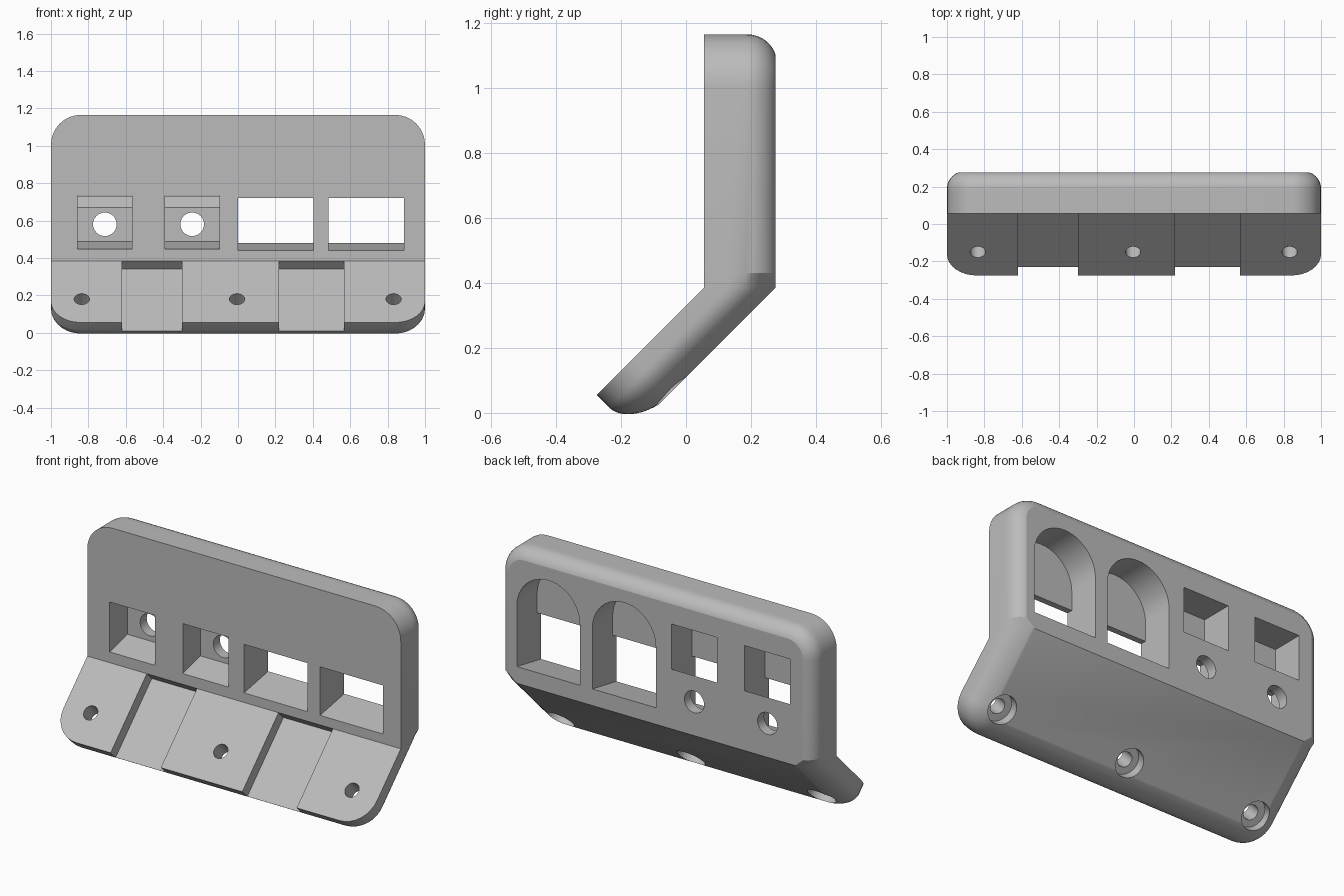
import bpy, bmesh
from math import sin, cos, pi, radians, sqrt
from mathutils import Matrix, Vector

old = bpy.data.objects.get("Cube")
if old:
    bpy.data.objects.remove(old, do_unlink=True)

FRONT, DEPTH = 0.055, 0.22          # upright plate, front face and thickness
TOP, BEND, CORNER = 1.165, 0.385, 0.16
S = sqrt(0.5)
LEG_LENGTH = 0.467

grey = bpy.data.materials.new("light_grey_plastic")
grey.use_nodes = True
colour = (0.5, 0.5, 0.5, 1)
grey.diffuse_color = colour
grey.node_tree.nodes["Principled BSDF"].inputs["Base Color"].default_value = colour


def finish(name, bm):
    bmesh.ops.recalc_face_normals(bm, faces=bm.faces)
    mesh = bpy.data.meshes.new(name)
    bm.to_mesh(mesh)
    bm.free()
    mesh.materials.append(grey)
    obj = bpy.data.objects.new(name, mesh)
    bpy.context.collection.objects.link(obj)
    return obj


def leg_point(u, depth):
    """Side-view point: u down the slope from the bend, depth into the leg."""
    return (FRONT + S * (depth - u), BEND - S * (depth + u))


def rounding(x, start, a, b):
    k = max(0, x - start) / a
    return b * (1 - sqrt(max(0, 1 - k * k)))


def ring(t):
    """Bent outline at thickness fraction t, counterclockwise."""
    up = rounding(t * DEPTH, 0.135, 0.09, 0.09)
    leg = rounding(t * DEPTH * S, 0.053, 0.112, 0.19)
    y = FRONT + DEPTH * t
    arc = [radians(90 * i / 8) for i in range(9)]
    r, q = CORNER - up, CORNER - leg
    upper = [(1 - leg, y, BEND), (1 - up, y, BEND + 0.045)]
    upper += [(1 - CORNER + r * cos(a), y, TOP - CORNER + r * sin(a)) for a in arc]
    lower = []
    for a in arc:
        u = LEG_LENGTH - CORNER + q * sin(a)
        py, pz = leg_point(u, t * DEPTH * S)
        lower.append((1 - CORNER + q * cos(a), py, pz))
    mirror = lambda pts: [(-x, y, z) for x, y, z in pts]
    return upper + mirror(upper)[::-1] + mirror(lower) + lower[::-1], 2 * len(upper)


# Bent bracket body, lofted from front to back with rounded rear edges
bm = bmesh.new()
levels = [0] + [0.34 + 0.66 * sin(pi / 2 * k / 12) for k in range(13)]
rings = []
for t in levels:
    pts, split = ring(t)
    rings.append([bm.verts.new(p) for p in pts])
for a, b in zip(rings, rings[1:]):
    for i in range(len(a)):
        j = (i + 1) % len(a)
        bm.faces.new((a[i], a[j], b[j], b[i]))
for r in (rings[0], rings[-1]):
    bm.faces.new(r[:split])
    bm.faces.new([r[0]] + r[split - 1:])
bracket = finish("bent_bracket", bm)


def extrude(name, points, offset):
    bm = bmesh.new()
    face = bm.faces.new([bm.verts.new(p) for p in points])
    made = bmesh.ops.extrude_face_region(bm, geom=[face])["geom"]
    bmesh.ops.translate(bm, vec=offset, verts=[v for v in made if isinstance(v, bmesh.types.BMVert)])
    return finish(name, bm)


def side_prism(name, yz, x0, x1):
    return extrude(name, [(x0, y, z) for y, z in yz], (x1 - x0, 0, 0))


def cylinder(name, radius, start, end):
    start, end = Vector(start), Vector(end)
    axis = end - start
    turn = axis.to_track_quat("Z", "Y").to_matrix().to_4x4()
    bm = bmesh.new()
    bmesh.ops.create_cone(bm, cap_ends=True, segments=40, radius1=radius, radius2=radius,
                          depth=axis.length, matrix=Matrix.Translation((start + end) / 2) @ turn)
    return finish(name, bm)


def cut(cutter):
    cutter.hide_render = True
    mod = bracket.modifiers.new("cut", "BOOLEAN")
    mod.operation, mod.solver, mod.object = "DIFFERENCE", "EXACT", cutter
    bpy.context.view_layer.objects.active = bracket
    bpy.ops.object.modifier_apply(modifier=mod.name)
    bpy.data.objects.remove(cutter, do_unlink=True)


# Large windows with an arched pocket behind
for x0, x1 in ((0.0, 0.405), (0.485, 0.887)):
    cut(side_prism("window_cutter", [(0, 0.43), (0.3, 0.485), (0.3, 0.72), (0, 0.72)], x0, x1))
    mid, r = (x0 + x1) / 2, (x1 - x0) / 2
    arch = [(x0, 0.09, 0.6), (x1, 0.09, 0.6)]
    arch += [(mid + r * cos(pi * i / 24), 0.09, 0.83 + r * sin(pi * i / 24)) for i in range(25)]
    cut(extrude("arch_cutter", arch, (0, 0.3, 0)))

# Small sockets stepping up to a rear opening, with a round rear hole
socket = [(0, 0.433), (0.215, 0.488), (0.215, 0.67), (0.3, 0.755), (0.3, 0.99),
          (0.09, 0.99), (0.09, 0.735), (0, 0.735)]
for x0, x1 in ((-0.857, -0.567), (-0.39, -0.10)):
    cut(side_prism("socket_cutter", socket, x0, x1))
    mid = (x0 + x1) / 2
    cut(cylinder("socket_hole_cutter", 0.063, (mid, 0.15, 0.58), (mid, 0.4, 0.58)))

# Shallow channels down the front of the leg
channel = [leg_point(u, d) for u, d in ((0, -0.1), (0.7, -0.1), (0.7, 0.064), (0, 0.064))]
for x0, x1 in ((-0.62, -0.3), (0.22, 0.567)):
    cut(side_prism("channel_cutter", channel, x0, x1))

# Counterbored screw holes through the leg
for x in (-0.835, -0.005, 0.832):
    at = lambda d: (x, *leg_point(0.29, d))
    cut(cylinder("screw_hole_cutter", 0.041, at(-0.1), at(0.3)))
    cut(cylinder("counterbore_cutter", 0.08, at(0.10), at(0.31)))

bpy.ops.object.select_all(action="DESELECT")
bracket.select_set(True)
bpy.context.view_layer.objects.active = bracket
bpy.ops.object.shade_smooth_by_angle(angle=radians(16))
